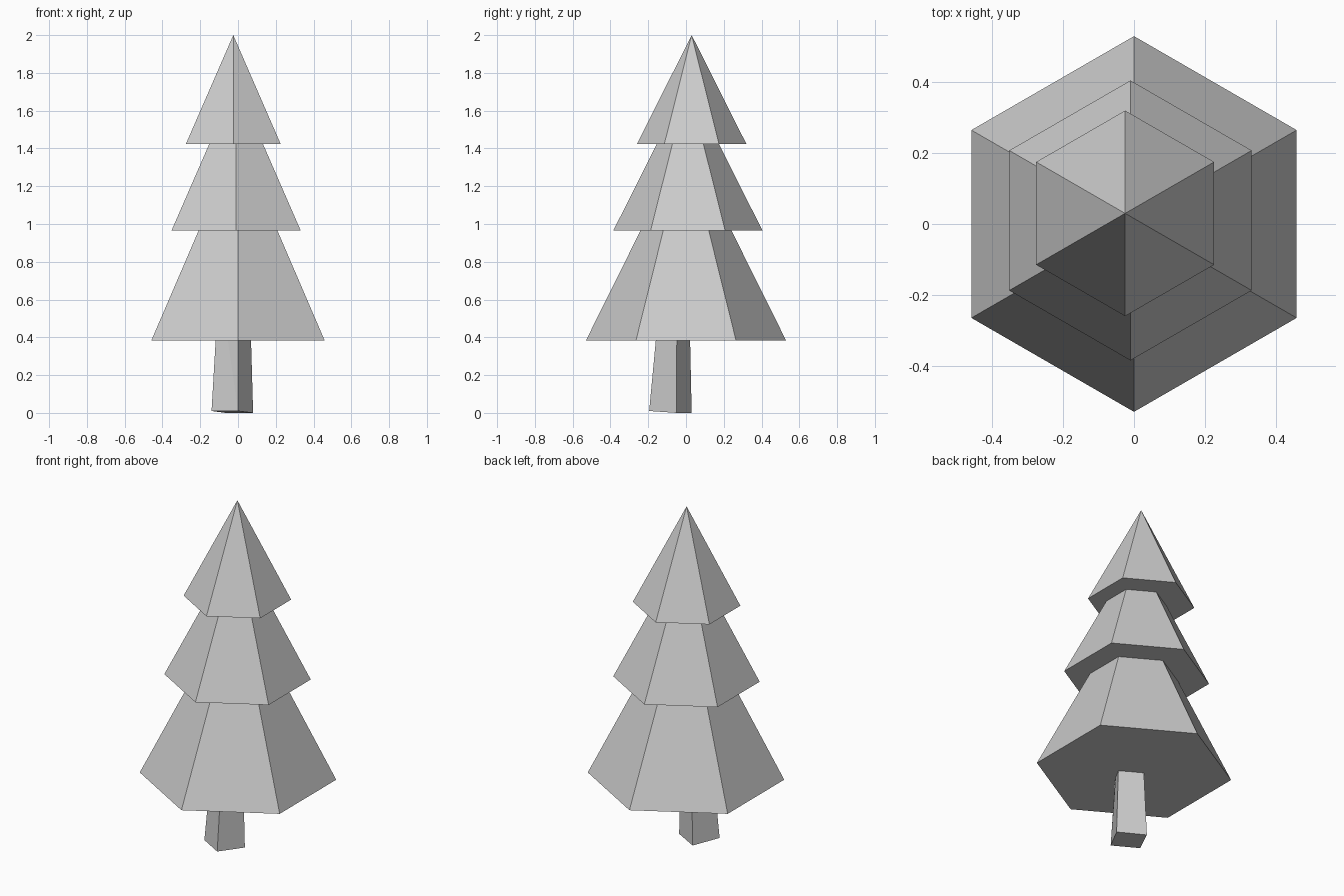
import bpy
from math import sin, cos, pi

cube = bpy.data.objects.get("Cube")
if cube:
    bpy.data.objects.remove(cube, do_unlink=True)

GREY = (0.6, 0.6, 0.6, 1.0)
mat = bpy.data.materials.new("plain grey")
mat.use_nodes = True
mat.diffuse_color = GREY
bsdf = next(n for n in mat.node_tree.nodes if n.type == 'BSDF_PRINCIPLED')
bsdf.inputs["Base Color"].default_value = GREY


def add_part(name, verts, faces):
    mesh = bpy.data.meshes.new(name)
    mesh.from_pydata(verts, [], faces)
    mesh.materials.append(mat)
    mesh.update()
    obj = bpy.data.objects.new(name, mesh)
    bpy.context.collection.objects.link(obj)


def add_tier(name, x, y, radius, base, apex, sides=6):
    """Closed flat-sided cone with corners pointing front and back."""
    angles = [pi / 2 + 2 * pi * i / sides for i in range(sides)]
    verts = [(x + radius * cos(a), y + radius * sin(a), base) for a in angles]
    verts.append((x, y, apex))
    faces = [(i, (i + 1) % sides, sides) for i in range(sides)]
    faces.append(tuple(reversed(range(sides))))
    add_part(name, verts, faces)


# Foliage: three stacked tiers drifting slightly off centre
add_tier("lower_foliage", 0, 0, 0.53, 0.383, 1.45)
add_tier("middle_foliage", -0.01, 0.01, 0.395, 0.965, 1.75)
add_tier("upper_foliage", -0.025, 0.03, 0.29, 1.423, 2.0)

# Trunk: leaning, tapered four-sided post (front, right, back, left corners)
bottom = [(0, -0.195, 0.01), (0.08, -0.05, 0), (-0.065, 0.03, 0), (-0.14, -0.115, 0.01)]
top = [(0, -0.13, 0.7), (0.06, -0.048, 0.7), (-0.04, 0.015, 0.7), (-0.1, -0.067, 0.7)]
trunk_faces = [(i, i + 1, i + 5, i + 4) for i in range(3)]
trunk_faces += [(3, 0, 7), (0, 4, 7), (3, 2, 1, 0), (4, 5, 6, 7)]
add_part("trunk", bottom + top, trunk_faces)
